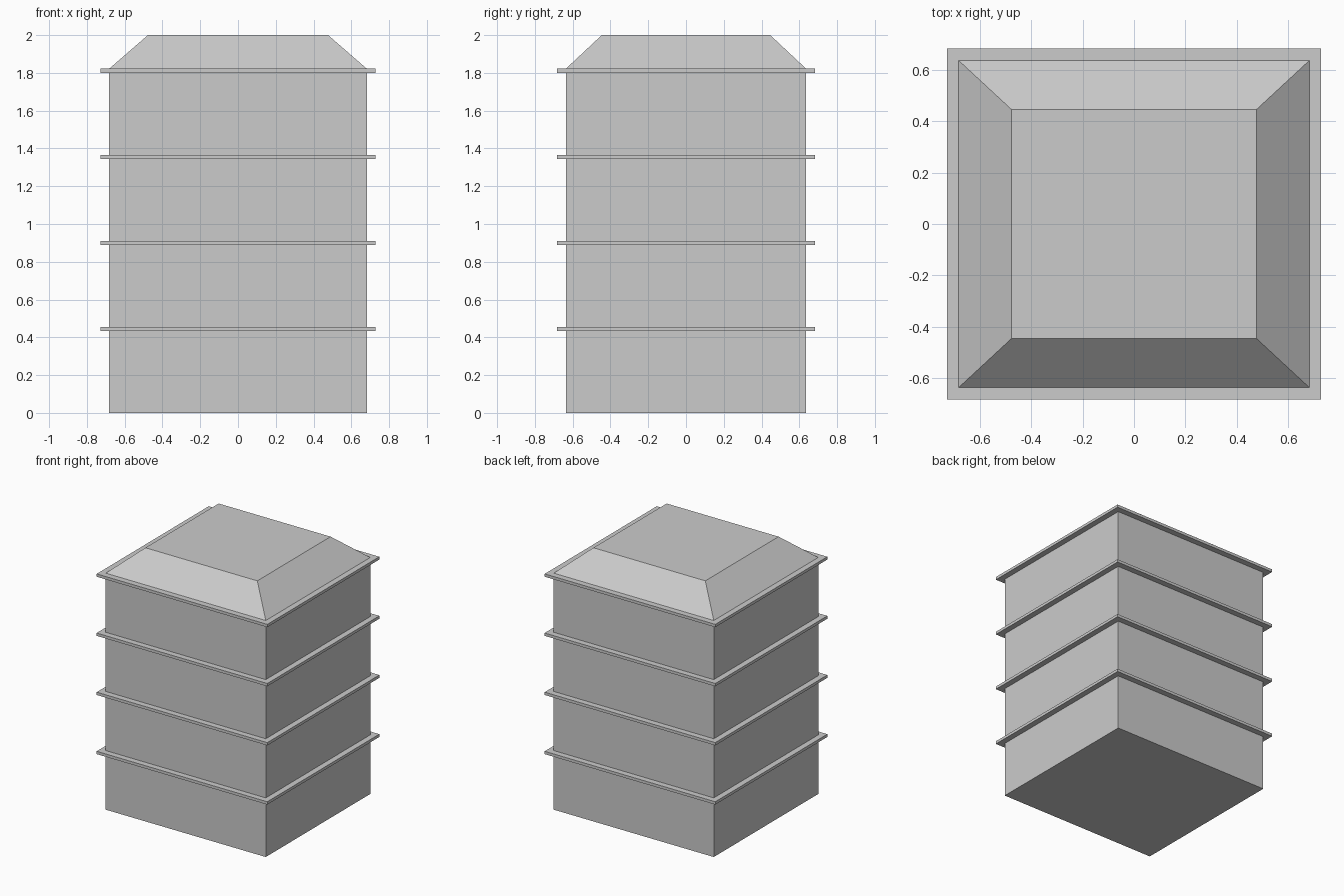
import bpy, bmesh

if "Cube" in bpy.data.objects:
    bpy.data.objects.remove(bpy.data.objects["Cube"])

# Four-sided solid between two rectangles given as (half_x, half_y, z)
def block(name, low, high):
    bm = bmesh.new()
    rings = [[bm.verts.new((sx * hx, sy * hy, z))
              for sx, sy in ((-1, -1), (1, -1), (1, 1), (-1, 1))]
             for hx, hy, z in (low, high)]
    a, b = rings
    bm.faces.new(a[::-1])
    bm.faces.new(b)
    for i in range(4):
        j = (i + 1) % 4
        bm.faces.new((a[i], a[j], b[j], b[i]))
    mesh = bpy.data.meshes.new(name)
    bm.to_mesh(mesh)
    bm.free()
    obj = bpy.data.objects.new(name, mesh)
    bpy.context.collection.objects.link(obj)
    return obj

BX, BY = 0.682, 0.636      # wall half sizes
LX, LY = 0.727, 0.682      # ledge half sizes
STOREY, THICK = 0.4555, 0.022

# Storeys, each capped by a thin projecting ledge
for n in range(4):
    base, top = n * STOREY, (n + 1) * STOREY
    block(f"storey_{n + 1}", (BX, BY, base), (BX, BY, top - THICK))
    block(f"ledge_{n + 1}", (LX, LY, top - THICK), (LX, LY, top))

# Flat-topped hipped roof
block("roof", (BX, BY, 4 * STOREY), (0.477, 0.446, 2.0))
